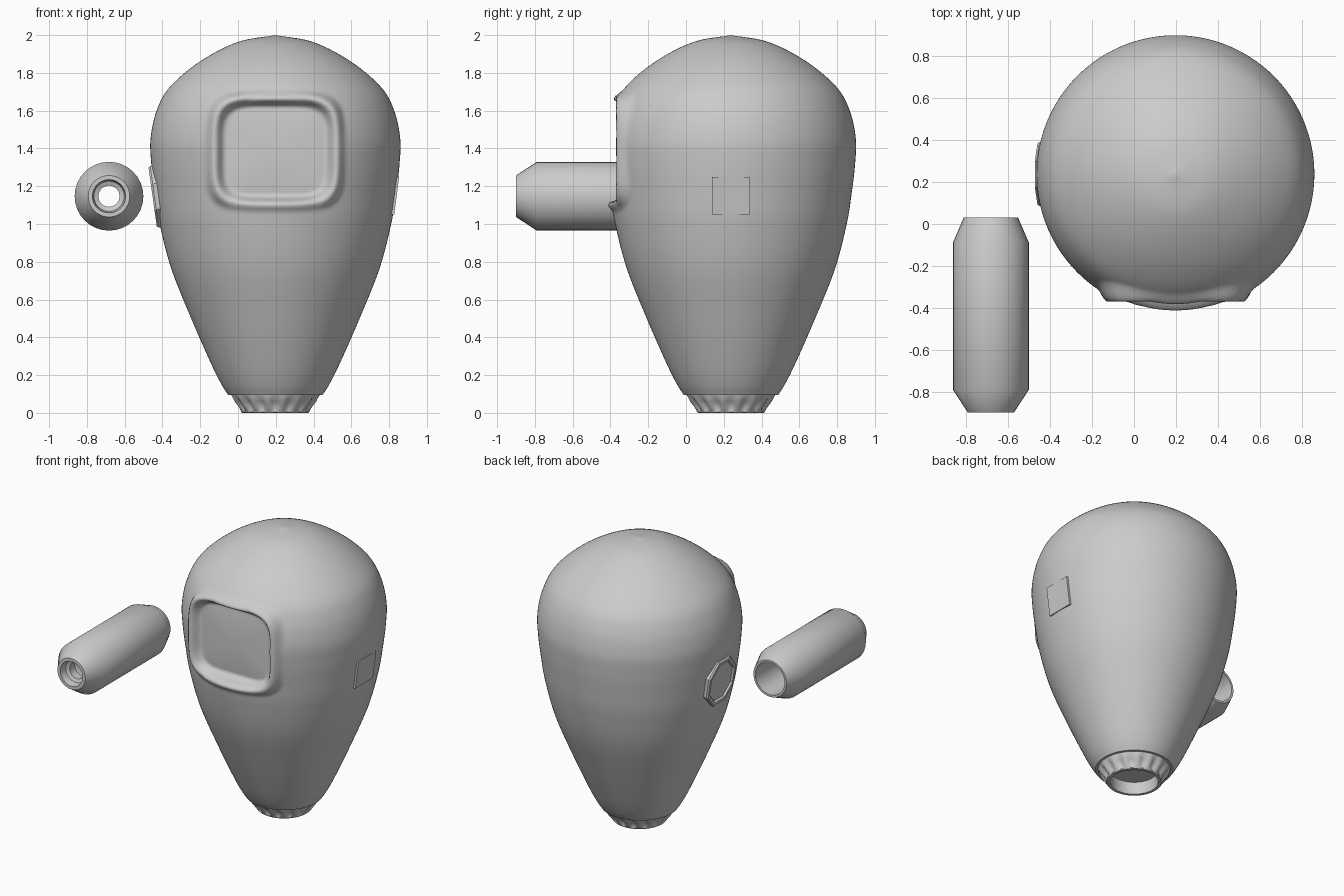
import bpy, bmesh, math
from mathutils import Matrix, Vector

if "Cube" in bpy.data.objects:
    bpy.data.objects.remove(bpy.data.objects["Cube"])


def lathe(name, profile, segs, matrix, angle=30, shape=None, phase=0.0):
    """Spin (radius, height) points round local z; radius 0 makes a pole."""
    bm = bmesh.new()
    rings = []
    for i, (r, h) in enumerate(profile):
        if r == 0:
            rings.append([bm.verts.new((0, 0, h))] * segs)
            continue
        ring = []
        for s in range(segs):
            a = 2 * math.pi * (s + phase) / segs
            q = r + (shape(i, a) if shape else 0)
            ring.append(bm.verts.new((q * math.cos(a), q * math.sin(a), h)))
        rings.append(ring)
    for lo, hi in zip(rings, rings[1:]):
        for s in range(segs):
            t = (s + 1) % segs
            quad = list(dict.fromkeys((lo[s], lo[t], hi[t], hi[s])))
            bm.faces.new(quad)
    bmesh.ops.transform(bm, matrix=matrix, verts=bm.verts)
    bmesh.ops.recalc_face_normals(bm, faces=bm.faces)
    return finish(name, bm, angle)


def finish(name, bm, angle):
    mesh = bpy.data.meshes.new(name)
    bm.to_mesh(mesh)
    bm.free()
    ob = bpy.data.objects.new(name, mesh)
    bpy.context.collection.objects.link(ob)
    bpy.ops.object.select_all(action='DESELECT')
    ob.select_set(True)
    bpy.context.view_layer.objects.active = ob
    bpy.ops.object.shade_smooth_by_angle(angle=math.radians(angle))
    return ob


def smooth_curve(pts, steps):
    """Catmull-Rom curve through the profile points."""
    v = [Vector(p) for p in pts]
    v = [v[0] * 2 - v[1]] + v + [v[-1] * 2 - v[-2]]
    out = []
    for a, b, c, d in zip(v, v[1:], v[2:], v[3:]):
        for k in range(steps):
            t = k / steps
            out.append(tuple(0.5 * (2 * b + (c - a) * t + (2 * a - 5 * b + 4 * c - d) * t * t
                                    + (3 * b - a - 3 * c + d) * t ** 3)))
    return out + [tuple(v[-2])]


def ease(lo, hi, x):
    t = min(1, max(0, (x - lo) / (hi - lo)))
    return t * t * (3 - 2 * t)


CX, CY = 0.198, 0.238

# Egg-shaped body
outline = [(0.25, 0.095), (0.285, 0.15), (0.338, 0.255), (0.443, 0.493), (0.55, 0.76),
           (0.613, 1.0), (0.64, 1.17), (0.657, 1.316), (0.661, 1.45), (0.63, 1.597),
           (0.56, 1.724), (0.40, 1.86), (0.2, 1.963)]
profile = [(0.2, 0.095)] + smooth_curve(outline + [(0.0, 2.0)], 11)
profile[-1] = (0, 2.0)
body = lathe("body", profile, 240, Matrix.Translation((CX, CY, 0)), 50)

# Rounded window recess with a slightly raised rim pressed into the front
for vert in body.data.vertices:
    x, y, z = vert.co
    if y > 0:
        continue
    u, w = abs(x - CX) / 0.325, abs(z - 1.385) / 0.285
    d = (u ** 4.5 + w ** 4.5) ** (1 / 4.5)
    rim = min(-0.37, y - 0.02)
    floor = -0.325 + 0.02 * d ** 2
    if d < 1:
        vert.co.y = floor + (rim - floor) * ease(0.82, 0.98, d)
    else:
        vert.co.y = rim + (y - rim) * ease(1.0, 1.14, d)

# Fluted collar with an open socket underneath
collar = [(0.235, 0.105), (0.232, 0.09), (0.22, 0.06), (0.193, 0.025), (0.181, 0.006),
          (0.175, 0.0), (0.155, 0.0), (0.15, 0.085), (0, 0.085)]
depth = [0, 0, 0.022, 0.016, 0, 0, 0, 0, 0]
lathe("fluted_collar", collar, 128, Matrix.Translation((CX, CY, 0)), 40,
      lambda i, a: -depth[i] * (0.5 + 0.5 * math.cos(16 * a)))

# Octagonal socket on the left side, tilted with the surface
normal = Vector((-1, 0, -0.14)).normalized()
side = Vector((0, 1, 0))
up = side.cross(normal)
frame = Matrix((side, up, normal)).transposed().to_4x4()
frame.translation = (CX - 0.636, CY, 1.145)
lathe("side_socket", [(0.165, -0.06), (0.165, 0.004), (0.157, 0.014), (0.138, 0.014),
                      (0.13, 0.001), (0, 0.001)], 8,
      frame @ Matrix.Diagonal((1, 1.08, 1, 1)), 20, phase=0.5)

# Thin square plate on the right side
bm = bmesh.new()
bmesh.ops.create_cube(bm, size=1)
plate = (Matrix.Translation((CX + 0.632, CY, 1.15)) @ Matrix.Rotation(0.13, 4, 'Y')
         @ Matrix.Diagonal((0.02, 0.2, 0.2, 1)))
bmesh.ops.transform(bm, matrix=plate, verts=bm.verts)
finish("side_plate", bm, 30)

# Hollow floating arm lying along y, with a stepped bore at the front
arm = [(0.13, 0.03), (0.182, -0.09), (0.182, -0.79), (0.11, -0.9), (0.088, -0.9),
       (0.08, -0.85), (0.056, -0.84), (0.056, -0.78), (0.115, -0.76), (0.115, 0.03), (0.13, 0.03)]
lay_down = Matrix.Translation((-0.683, 0, 1.147)) @ Matrix.Rotation(-math.pi / 2, 4, 'X')
lathe("floating_arm", arm, 32, lay_down, 40)
